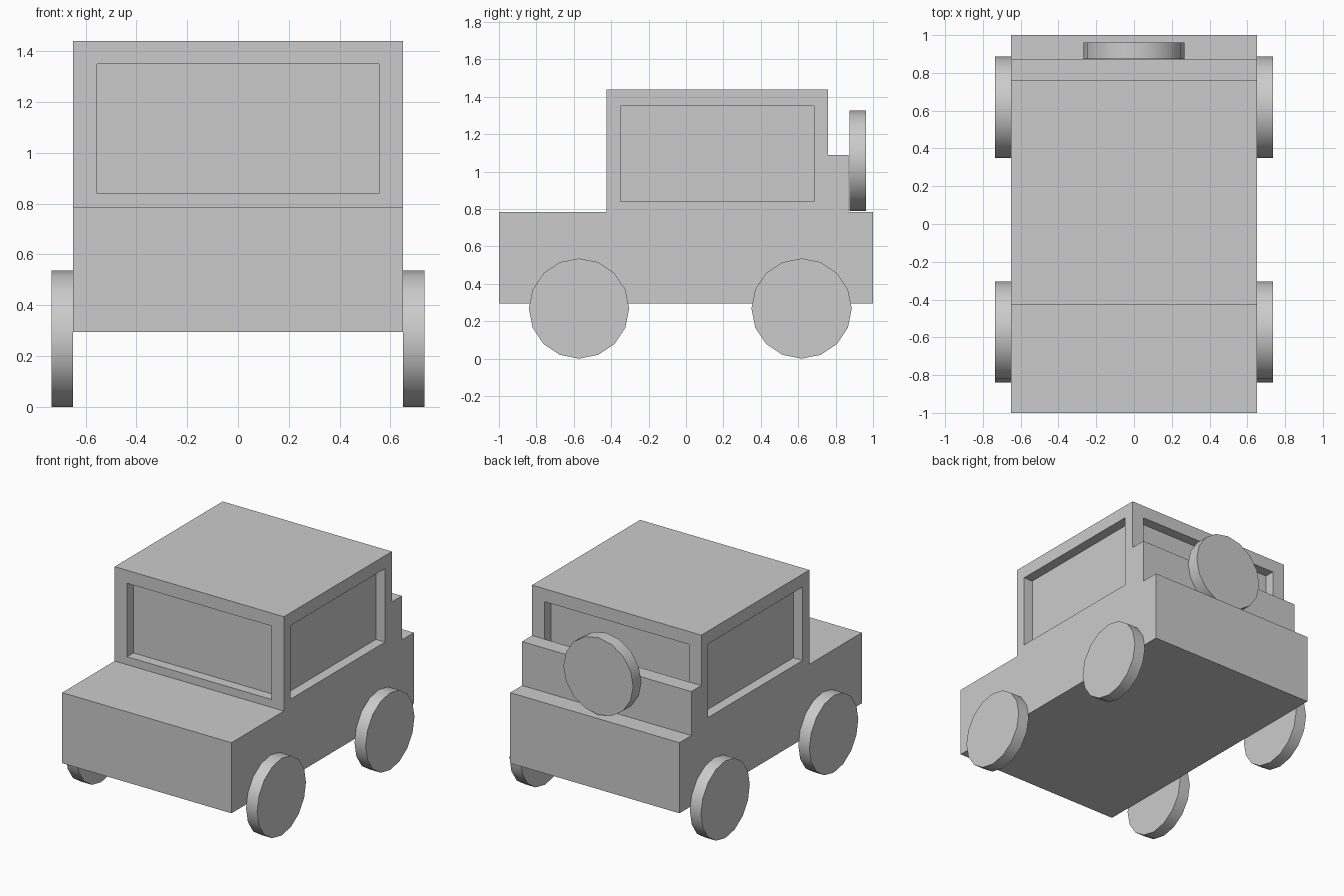
import bpy, bmesh
from math import cos, sin, pi
from mathutils import Matrix

if "Cube" in bpy.data.objects:
    bpy.data.objects.remove(bpy.data.objects["Cube"], do_unlink=True)

grey = bpy.data.materials.new("plain_grey")
grey.use_nodes = True
grey.diffuse_color = (0.6, 0.6, 0.6, 1)
grey.node_tree.nodes["Principled BSDF"].inputs["Base Color"].default_value = grey.diffuse_color


def finish(name, bm):
    bmesh.ops.recalc_face_normals(bm, faces=bm.faces)
    mesh = bpy.data.meshes.new(name)
    bm.to_mesh(mesh)
    bm.free()
    mesh.materials.append(grey)
    obj = bpy.data.objects.new(name, mesh)
    bpy.context.collection.objects.link(obj)
    return obj


def prism(name, profile, x0, x1):
    """Extrude a (y, z) side profile from x0 to x1."""
    bm = bmesh.new()
    face = bm.faces.new([bm.verts.new((x0, y, z)) for y, z in profile])
    new = bmesh.ops.extrude_face_region(bm, geom=[face])["geom"]
    moved = [v for v in new if isinstance(v, bmesh.types.BMVert)]
    bmesh.ops.translate(bm, verts=moved, vec=(x1 - x0, 0, 0))
    return finish(name, bm)


def rect(y0, y1, z0, z1):
    return [(y0, z0), (y1, z0), (y1, z1), (y0, z1)]


def wheel(name, centre, width, axis):
    """Sixteen-sided disc with a smooth rim, lying along the given axis."""
    bm = bmesh.new()
    bmesh.ops.create_cone(bm, cap_ends=True, segments=16, radius1=RADIUS,
                          radius2=RADIUS, depth=width)
    turn = Matrix.Rotation(pi / 2, 4, "Y" if axis == "X" else "X")
    bmesh.ops.transform(bm, matrix=Matrix.Translation(centre) @ turn, verts=bm.verts)
    obj = finish(name, bm)
    bpy.ops.object.select_all(action="DESELECT")
    obj.select_set(True)
    bpy.context.view_layer.objects.active = obj
    bpy.ops.object.shade_smooth_by_angle()
    return obj


HALF = 0.65                     # half width of the body
RADIUS = 0.268                  # wheel radius
DEPTH = 0.07                    # window recess
CAB_FRONT, CAB_BACK = -0.425, 0.76
DECK, STEP, ROOF = 0.785, 1.09, 1.44
SILL, HEAD = 0.84, 1.35         # window bottom and top
WIN = 0.555                     # half width of front and back windows

# Body: bonnet, cab, tailgate step and rear ledge in one profile
body = prism("body", [(-1, 0.295), (1, 0.295), (1, DECK), (0.87, DECK), (0.87, STEP),
                      (CAB_BACK, STEP), (CAB_BACK, ROOF), (CAB_FRONT, ROOF),
                      (CAB_FRONT, DECK), (-1, DECK)], -HALF, HALF)

# Window recesses; the back one drops down behind the tailgate step
back_in, out = CAB_BACK - DEPTH, CAB_BACK + 0.05
back_cut = [(back_in, SILL), (CAB_BACK, SILL), (CAB_BACK, STEP),
            (out, STEP + 0.05), (out, HEAD), (back_in, HEAD)]
side_cut = rect(-0.35, 0.685, SILL, HEAD)
cutters = [
    prism("front_window_cutter", rect(CAB_FRONT - 0.1, CAB_FRONT + DEPTH, SILL, HEAD), -WIN, WIN),
    prism("back_window_cutter", back_cut, -WIN, WIN),
    prism("left_window_cutter", side_cut, HALF - DEPTH, HALF + 0.1),
    prism("right_window_cutter", side_cut, -HALF - 0.1, DEPTH - HALF),
]
for cutter in cutters:
    mod = body.modifiers.new(cutter.name, "BOOLEAN")
    mod.operation = "DIFFERENCE"
    mod.solver = "EXACT"
    mod.object = cutter

# Bake the recesses and drop the cutters
bpy.context.view_layer.update()
graph = bpy.context.evaluated_depsgraph_get()
cut_mesh = bpy.data.meshes.new_from_object(body.evaluated_get(graph))
body.modifiers.clear()
body.data = cut_mesh
for cutter in cutters:
    bpy.data.objects.remove(cutter, do_unlink=True)

# Road wheels and the spare on the back
for side, sign in (("left", 1), ("right", -1)):
    for end, y in (("front", -0.572), ("back", 0.618)):
        wheel(f"{end}_{side}_wheel", (sign * (HALF + 0.0425), y, RADIUS), 0.085, "X")
wheel("spare_wheel", (0, 0.918, 1.058), 0.088, "Y")
